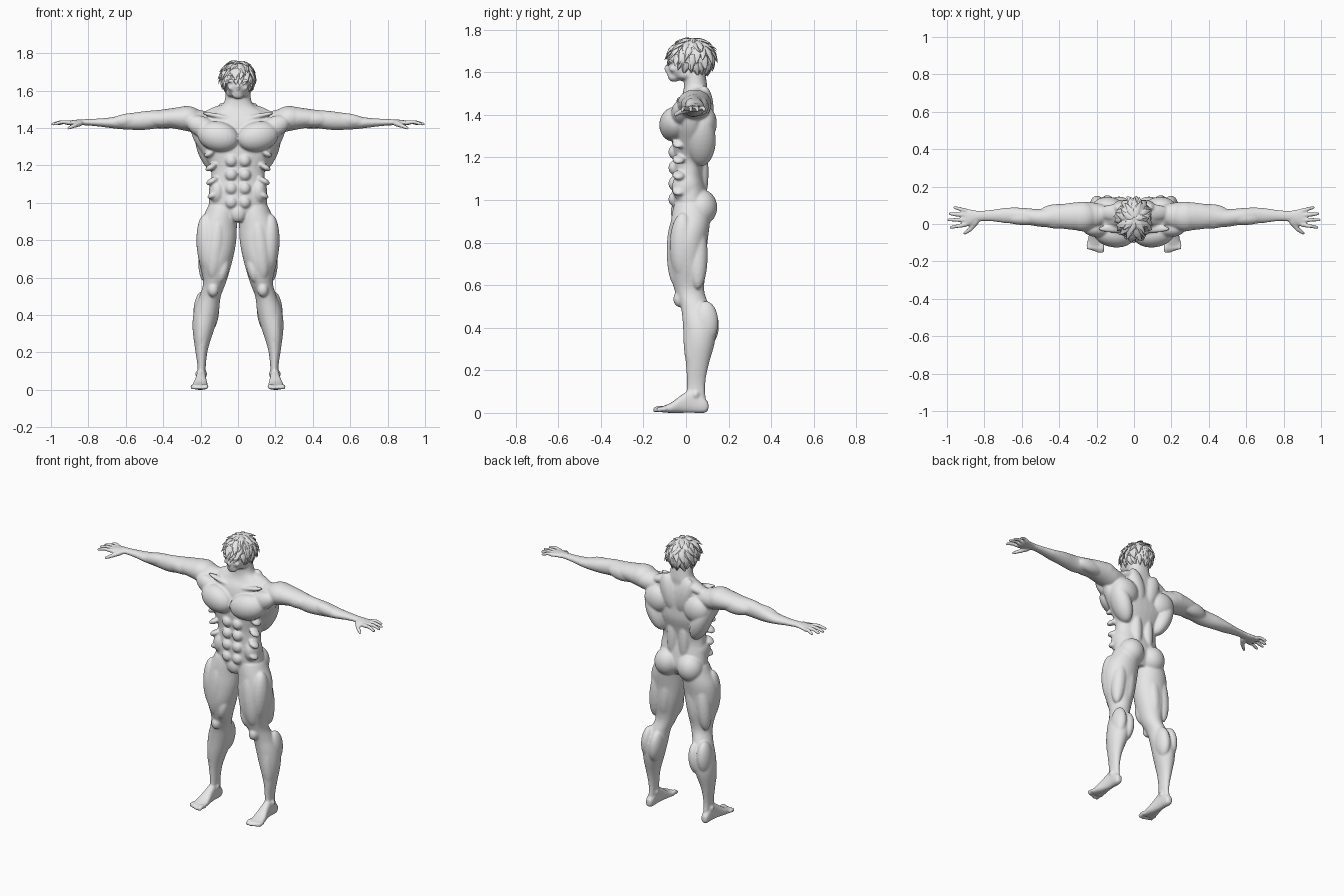
import bpy, bmesh, math, random
from mathutils import Vector, Matrix, Euler

cube = bpy.data.objects.get("Cube")
if cube:
    bpy.data.objects.remove(cube, do_unlink=True)

random.seed(4)
grey = bpy.data.materials.new("plain_grey")
grey.use_nodes = True
grey.diffuse_color = (0.8, 0.8, 0.8, 1)
grey.node_tree.nodes["Principled BSDF"].inputs["Base Color"].default_value = grey.diffuse_color


def resample(rows, steps=4):
    """Catmull-Rom interpolation between section rows."""
    padded = [rows[0], *rows, rows[-1]]
    result = []
    for p, q, r, s in zip(padded, padded[1:], padded[2:], padded[3:]):
        for step in range(steps):
            t = step / steps
            result.append([b + t / 2 * (c - a + t * (2*a - 5*b + 4*c - d + t * (3*(b - c) + d - a)))
                           for a, b, c, d in zip(p, q, r, s)])
    return result + [rows[-1]]


def skin_rings(bm, rings):
    """Bridge closed rings of points and cap both ends."""
    loops = [[bm.verts.new(co) for co in ring] for ring in rings]
    count = len(loops[0])
    for low, high in zip(loops, loops[1:]):
        for i in range(count):
            j = (i + 1) % count
            bm.faces.new((low[i], low[j], high[j], high[i]))
    bm.faces.new(loops[0][::-1])
    bm.faces.new(loops[-1])


def loft(bm, axis, rows, power=1.0, sides=32):
    """Rows hold position along the axis, then low and high bounds across it."""
    rings = []
    for pos, a_low, a_high, b_low, b_high in resample(rows):
        ring = []
        for i in range(sides):
            angle = math.tau * i / sides
            c, s = math.cos(angle), math.sin(angle)
            c, s = [math.copysign(abs(v) ** power, v) for v in (c, s)]
            co = [(a_low + a_high + c * (a_high - a_low)) / 2,
                  (b_low + b_high + s * (b_high - b_low)) / 2]
            co.insert(axis, pos)
            ring.append(co)
        rings.append(ring)
    skin_rings(bm, rings)


def muscle(bm, center, radii, tilt=0, turn=0):
    """Ellipsoid, tilted about y and turned about z in degrees."""
    spin = Euler((0, math.radians(tilt), math.radians(turn))).to_matrix().to_4x4()
    matrix = Matrix.Translation(center) @ spin @ Matrix.Diagonal((*radii, 1))
    bmesh.ops.create_uvsphere(bm, u_segments=24, v_segments=16, radius=1, matrix=matrix)


def digit(bm, points, thick, thin):
    """Tapered finger or toe through a few joints."""
    last = len(points) - 1
    points = [Vector(p) for p in points]
    radius = [thick + (thin - thick) * i / last for i in range(last + 1)]
    for i, point in enumerate(points):
        muscle(bm, point, [radius[i]] * 3)
        if i < last:
            span = points[i + 1] - point
            turn = span.to_track_quat("Z", "Y").to_matrix().to_4x4()
            bmesh.ops.create_cone(bm, cap_ends=True, segments=14, radius1=radius[i],
                                  radius2=radius[i + 1], depth=span.length,
                                  matrix=Matrix.Translation((point + points[i + 1]) / 2) @ turn)


def make_object(name, bm):
    bmesh.ops.recalc_face_normals(bm, faces=bm.faces)
    mesh = bpy.data.meshes.new(name)
    bm.to_mesh(mesh)
    bm.free()
    mesh.materials.append(grey)
    obj = bpy.data.objects.new(name, mesh)
    bpy.context.collection.objects.link(obj)
    bpy.ops.object.select_all(action="DESELECT")
    obj.select_set(True)
    bpy.context.view_layer.objects.active = obj
    return obj


body = bmesh.new()

# Torso and neck, bottom to top
torso = [(.9, .08, -.04, .08), (.96, .15, -.06, .11), (1.04, .153, -.065, .1), (1.12, .143, -.06, .085),
         (1.19, .147, -.06, .095), (1.27, .195, -.065, .115), (1.34, .238, -.065, .115),
         (1.4, .25, -.06, .115), (1.45, .21, -.045, .11), (1.49, .14, -.02, .1),
         (1.53, .078, -.01, .1), (1.6, .065, -.01, .09)]
loft(body, 2, [(z, -w, w, front, back) for z, w, front, back in torso], power=.9)

# Leg from hip to ankle
loft(body, 2, [(.98, .005, .162, -.055, .11), (.94, .004, .18, -.065, .115), (.87, .006, .213, -.075, .11),
               (.79, .01, .223, -.083, .1), (.69, .03, .21, -.083, .097), (.58, .062, .186, -.055, .085),
               (.5, .092, .207, -.025, .11), (.42, .102, .236, -.015, .14), (.33, .125, .243, -.01, .135),
               (.22, .16, .23, 0, .105), (.13, .172, .217, .005, .09), (.04, .175, .217, 0, .095)])

# Foot from heel to ball, with toes
loft(body, 1, [(.105, .183, .212, .012, .05), (.085, .174, .221, 0, .07), (.03, .172, .222, 0, .11),
               (-.02, .168, .23, 0, .085), (-.07, .161, .244, 0, .048), (-.115, .161, .247, .002, .03)], power=.8)
for i in range(5):
    x, reach, size = .172 + .018 * i, -.148 + .007 * abs(i - .8), (.015 if i == 0 else .0105)
    digit(body, [(x, -.1, .017), (x, -.128, .02), (x, reach, size)], size, size * .9)

# Arm from shoulder to palm
loft(body, 0, [(.15, 0, .1, 1.38, 1.485), (.22, -.03, .115, 1.375, 1.5), (.28, -.035, .118, 1.385, 1.515),
               (.36, -.028, .11, 1.4, 1.505), (.42, -.02, .098, 1.4, 1.497), (.5, -.015, .08, 1.39, 1.49),
               (.6, 0, .087, 1.392, 1.475), (.68, .004, .087, 1.4, 1.457), (.76, .014, .076, 1.41, 1.45),
               (.83, .013, .071, 1.415, 1.447), (.88, -.008, .08, 1.414, 1.443), (.915, -.012, .084, 1.416, 1.438)])
for root, tip, reach in ((-.004, -.018, .98), (.022, .022, .991), (.047, .055, .984), (.072, .088, .958)):
    middle = (root + tip) / 2
    digit(body, [(.9, root, 1.428), ((.9 + reach) / 2, middle, 1.433), (reach, tip, 1.421)], .0125, .009)
digit(body, [(.845, .01, 1.425), (.875, -.028, 1.413), (.905, -.05, 1.4)], .016, .009)

# Chest, shoulder and upper back
muscle(body, (.107, -.055, 1.355), (.112, .07, .08), tilt=-12, turn=8)
muscle(body, (.19, -.025, 1.405), (.09, .045, .055), tilt=-25)
muscle(body, (.1, -.025, 1.462), (.095, .022, .013), tilt=-12)
muscle(body, (.275, .04, 1.452), (.085, .08, .066))
muscle(body, (.1, .06, 1.49), (.1, .045, .03), tilt=17)
muscle(body, (.055, .085, 1.42), (.055, .045, .12), tilt=15)
muscle(body, (.14, .09, 1.36), (.085, .055, .08), tilt=-20)
muscle(body, (.16, .07, 1.28), (.055, .07, .13), tilt=22)
muscle(body, (.042, .07, 1.13), (.036, .036, .15))

# Belly, flank and hip
for row in range(4):
    z = 1.225 - .074 * row
    muscle(body, (.036, -.053, z), (.033, .03, .034))
    muscle(body, (.15 - .006 * row, -.035, z + .04), (.035, .03, .017), tilt=30)
muscle(body, (.11, 0, 1.06), (.046, .066, .075))
muscle(body, (0, -.04, .945), (.045, .032, .05))
muscle(body, (.08, .07, .965), (.08, .077, .085), tilt=-15)

# Arm muscles
muscle(body, (.41, .012, 1.447), (.09, .037, .04))
muscle(body, (.4, .07, 1.44), (.1, .037, .044))
muscle(body, (.59, .03, 1.442), (.1, .036, .036), tilt=8)

# Thigh, knee, calf and ankle muscles
muscle(body, (.168, -.015, .78), (.054, .062, .16), tilt=3)
muscle(body, (.12, -.045, .76), (.05, .046, .17), tilt=-6)
muscle(body, (.08, -.03, .645), (.032, .04, .075), tilt=-12)
muscle(body, (.075, .01, .82), (.065, .075, .12), tilt=-8)
for x in (.09, .155):
    muscle(body, (x + .01, .055, .74), (.045, .047, .16), tilt=-6)
muscle(body, (.133, -.03, .535), (.03, .03, .038))
muscle(body, (.142, .095, .41), (.04, .06, .1), tilt=-6)
muscle(body, (.198, .092, .425), (.04, .06, .1), tilt=-3)
muscle(body, (.19, .03, .35), (.04, .042, .16), tilt=-4)
for x in (.177, .217):
    muscle(body, (x, .045, .085), (.012, .016, .018))

# Skull and face
muscle(body, (0, .03, 1.67), (.076, .095, .085))
muscle(body, (0, -.015, 1.625), (.06, .072, .066))
muscle(body, (0, -.055, 1.578), (.032, .03, .024))
muscle(body, (.035, -.01, 1.59), (.022, .05, .024), turn=-25)
muscle(body, (0, -.086, 1.617), (.011, .017, .02))
muscle(body, (.03, -.068, 1.652), (.028, .016, .01))
muscle(body, (.036, -.062, 1.615), (.018, .015, .014))
for z in (1.588, 1.597):
    muscle(body, (0, -.08, z), (.02, .01, .005))
muscle(body, (.072, .025, 1.632), (.012, .019, .028), turn=20)

# Fuse the halves into one smooth skin
figure = make_object("body", body)
mirror = figure.modifiers.new("both_sides", "MIRROR")
mirror.use_mirror_merge = False
fuse = figure.modifiers.new("fuse", "REMESH")
fuse.mode = "VOXEL"
fuse.voxel_size = .006
fuse.use_smooth_shade = True
soften = figure.modifiers.new("soften", "SMOOTH")
soften.factor = .5
soften.iterations = 6
for name in [m.name for m in figure.modifiers]:
    bpy.ops.object.modifier_apply(modifier=name)

# Hair: a cap with pointed locks fanning out from the crown
hair = bmesh.new()
crown, size = Vector((0, .026, 1.668)), Vector((.084, .1, .086))
muscle(hair, (0, .036, 1.68), (.08, .09, .078))


def scalp(theta, phi, lift):
    unit = Vector((math.sin(theta) * math.sin(phi), -math.sin(theta) * math.cos(phi), math.cos(theta)))
    return crown + unit * size * lift


def lock(theta, phi, sweep, width, flare, twist):
    rings = []
    for t, scale in ((0, .6), (.3, 1), (.6, .75), (.85, .35), (1, .03)):
        a, b = theta + sweep * t, phi + twist * t * t
        center = scalp(a, b, 1 + flare * t * t)
        across = Vector((math.cos(b), math.sin(b), 0)) * width * scale
        out = (center - crown).normalized() * width * scale * .5
        rings.append([center + across * math.cos(k) + out * math.sin(k)
                      for k in (math.tau * i / 6 for i in range(6))])
    skin_rings(hair, rings)


for ring, count in enumerate((7, 13, 17, 18, 15)):
    for i in range(count):
        phi = math.tau * (i + .5 * (ring % 2) + random.uniform(-.2, .2)) / count
        theta = math.radians(6 + 25 * ring)
        front = math.cos(phi)
        limit = math.radians(112 if front > .5 else 145)
        sweep = min(math.radians(random.uniform(38, 54)), limit - theta)
        if sweep > .25:
            lock(theta, phi, sweep, random.uniform(.017, .024), random.uniform(.16, .32),
                 random.uniform(-.3, .3))
make_object("hair", hair)
bpy.ops.object.shade_smooth_by_angle(angle=math.radians(40))
